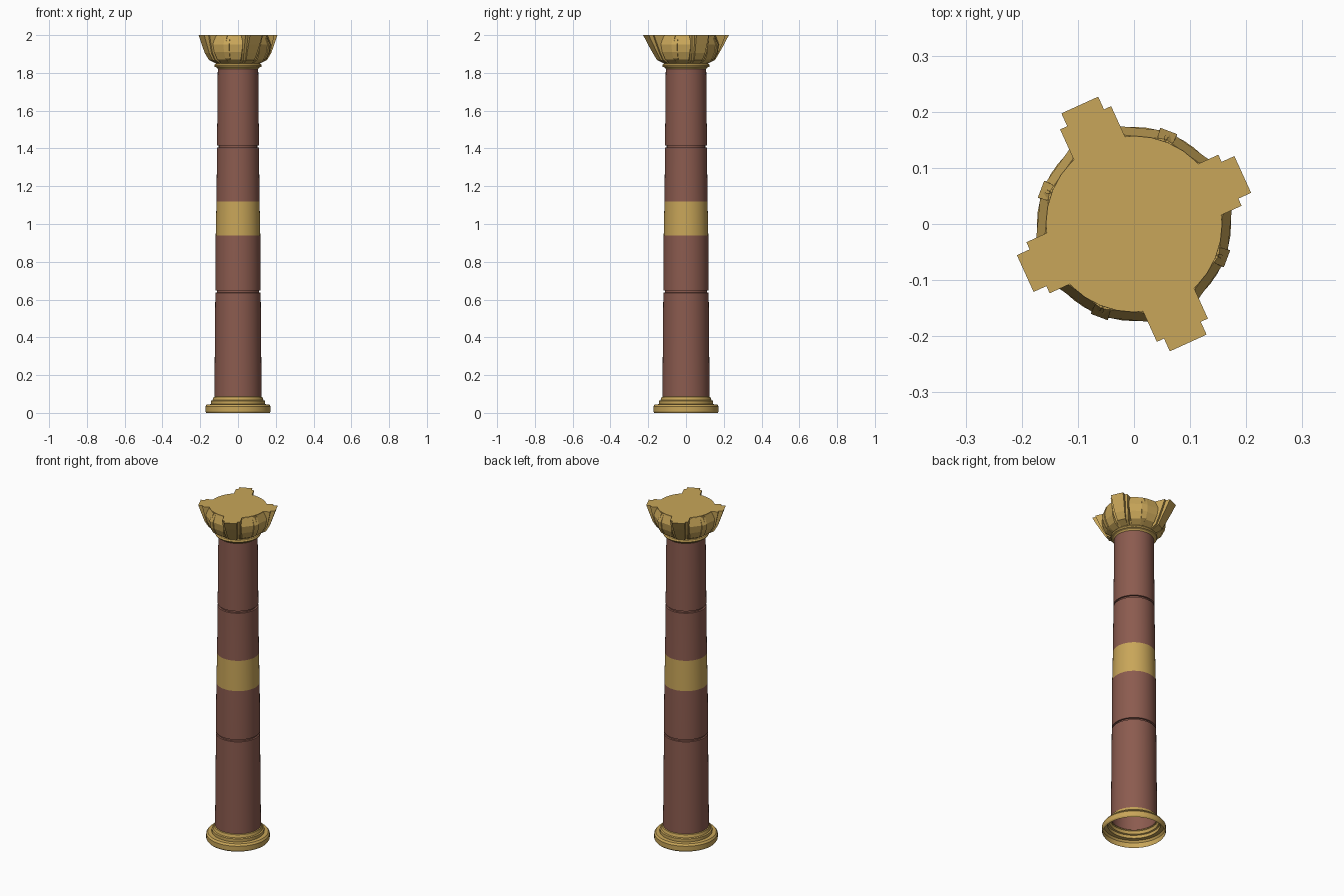
import bpy, bmesh, math

if "Cube" in bpy.data.objects:
    bpy.data.objects.remove(bpy.data.objects["Cube"])


def mat(name, c):
    m = bpy.data.materials.new(name)
    m.diffuse_color = (*c, 1)
    m.use_nodes = True
    m.node_tree.nodes["Principled BSDF"].inputs["Base Color"].default_value = m.diffuse_color
    return m


GOLD = mat("aged gold", (0.58, 0.38, 0.10))
BROWN = mat("red brown stone", (0.26, 0.105, 0.078))


def finish(name, bm, mats, smooth=True):
    me = bpy.data.meshes.new(name)
    bm.to_mesh(me)
    bm.free()
    for m in mats:
        me.materials.append(m)
    ob = bpy.data.objects.new(name, me)
    bpy.context.collection.objects.link(ob)
    if smooth:
        bpy.ops.object.select_all(action='DESELECT')
        ob.select_set(True)
        bpy.context.view_layer.objects.active = ob
        bpy.ops.object.shade_smooth_by_angle(angle=math.radians(30))
    return ob


def lathe(name, profile, mats, cap=False, n=48, rule=None):
    """Revolve (radius, z) points, listed from bottom to top, around z."""
    bm = bmesh.new()
    rings = [[bm.verts.new((r * math.cos(2 * math.pi * i / n),
                            r * math.sin(2 * math.pi * i / n), z)) for i in range(n)]
             for r, z in profile]
    for a, b in zip(rings, rings[1:]):
        for i in range(n):
            j = (i + 1) % n
            f = bm.faces.new((a[i], a[j], b[j], b[i]))
            if rule:
                f.material_index = rule(f.calc_center_median().z)
    if cap:
        bm.faces.new(rings[-1])
    return finish(name, bm, mats)


def leaf(bm, deg, rows, inner=0.08):
    """Solid curved leaf from (radius, z, half width) rows, bottom to top."""
    c, s = math.cos(math.radians(deg)), math.sin(math.radians(deg))

    def v(r, t, z):
        return bm.verts.new((r * c - t * s, r * s + t * c, z))
    loops = [[v(inner, -w, z), v(r, -w, z), v(r, w, z), v(inner, w, z)] for r, z, w in rows]
    for a, b in zip(loops, loops[1:]):
        for i in range(4):
            j = (i + 1) % 4
            bm.faces.new((a[i], a[j], b[j], b[i]))
    bm.faces.new(loops[0][::-1])
    bm.faces.new(loops[-1])


# stepped base moulding, open underneath
lathe("base_moulding", [(0.168, 0), (0.173, 0.008), (0.173, 0.034), (0.165, 0.045),
                        (0.143, 0.046), (0.143, 0.064), (0.135, 0.067),
                        (0.13, 0.083), (0.123, 0.087)], [GOLD])

# tapered shaft with two grooves and a gold band
shaft = [(0.125, 0.085)]
for z, r in ((0.642, 0.12), (1.41, 0.111)):
    shaft += [(r, z - 0.006), (r - 0.009, z - 0.005), (r - 0.009, z + 0.005), (r, z + 0.006)]
    if z < 1:
        shaft += [(0.118, 0.94), (0.114, 1.12)]
shaft += [(0.107, 1.825)]
lathe("shaft", shaft, [BROWN, GOLD], rule=lambda z: int(0.94 < z < 1.12))

# collar under the capital
lathe("capital_collar", [(0.106, 1.82), (0.112, 1.828), (0.123, 1.832), (0.126, 1.839),
                         (0.121, 1.847), (0.113, 1.85)], [GOLD])

# bell core of the capital, closed by its flat top
lathe("capital_bell", [(0.108, 1.845), (0.13, 1.862), (0.15, 1.895), (0.16, 1.94),
                       (0.157, 2.0)], [GOLD], cap=True, n=32)

# small leaves filling the gaps, then four big two-layer leaves
bm = bmesh.new()
for k in range(4):
    a = 24.5 + 90 * k
    d = 0.02 * (k % 2)      # front and back leaves reach further out
    for off in (30, 60):
        leaf(bm, a + off, [(0.115, 1.85, 0.022), (0.148, 1.872, 0.030), (0.165, 1.91, 0.037),
                           (0.171, 1.95, 0.041), (0.156, 1.995, 0.040)])
    leaf(bm, a + 45, [(0.118, 1.852, 0.010), (0.156, 1.875, 0.013), (0.172, 1.91, 0.015),
                      (0.177, 1.95, 0.016), (0.160, 1.99, 0.015)])
    leaf(bm, a, [(0.117, 1.85, 0.028), (0.148, 1.868, 0.036), (0.168, 1.905, 0.043),
                 (0.178 + d / 2, 1.95, 0.047), (0.188 + d, 2.0, 0.050)])
    leaf(bm, a, [(0.122, 1.852, 0.018), (0.158, 1.868, 0.024), (0.180, 1.905, 0.029),
                 (0.196 + d / 2, 1.95, 0.033), (0.213 + d, 2.0, 0.036)])
finish("capital_leaves", bm, [GOLD], smooth=False)
